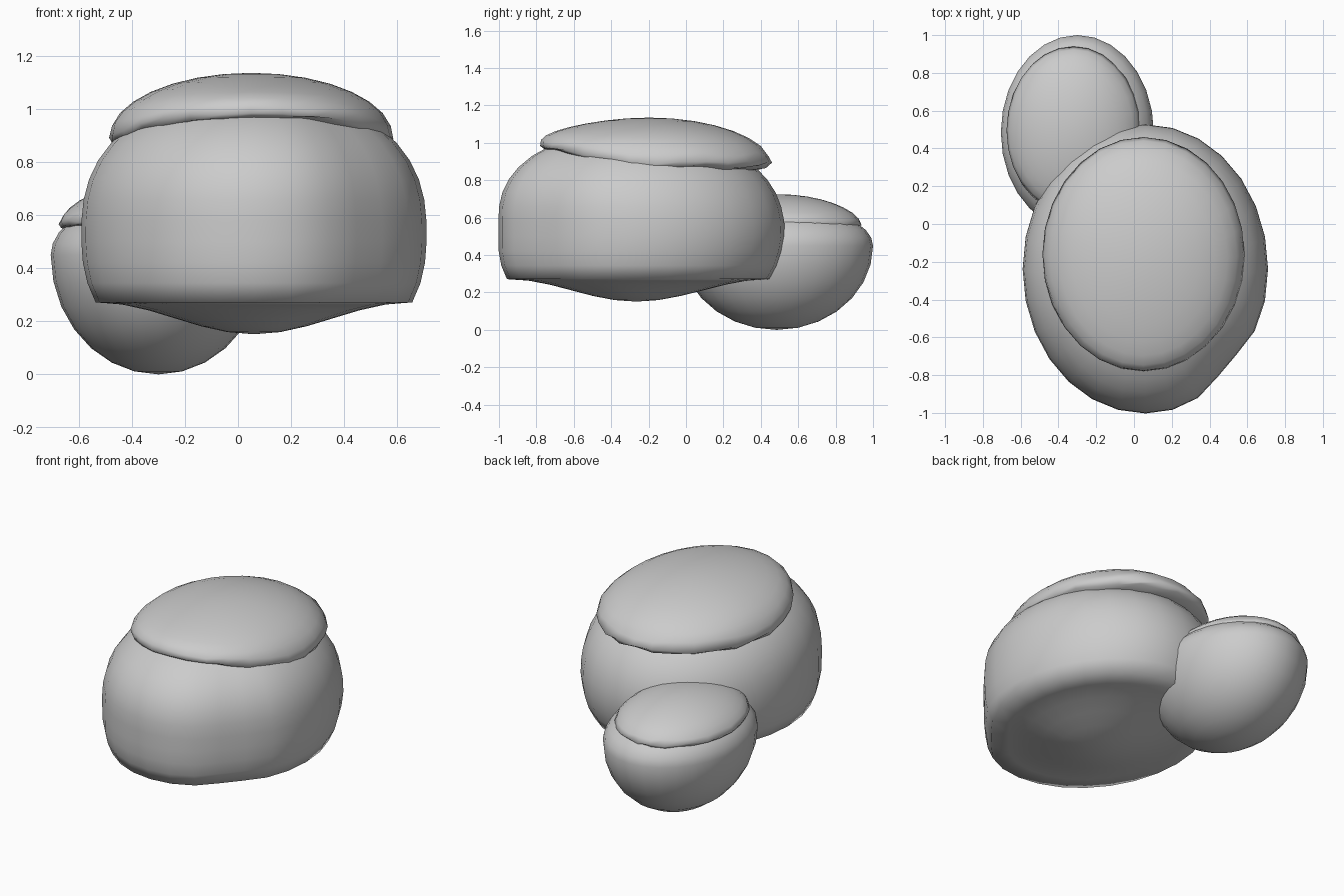
import bpy, bmesh, math, random

random.seed(4)
if "Cube" in bpy.data.objects:
    bpy.data.objects.remove(bpy.data.objects["Cube"], do_unlink=True)

# One grey stone colour
stone = bpy.data.materials.new("stone_grey")
stone.use_nodes = True
grey = (0.6, 0.6, 0.6, 1)
stone.diffuse_color = grey
stone.node_tree.nodes["Principled BSDF"].inputs["Base Color"].default_value = grey


def arc(height, power, start, end, steps):
    """Profile points (radius, height) along part of a rounded curve."""
    points = []
    for k in range(steps + 1):
        u = math.sin(start + (end - start) * k / steps)
        points.append((math.sqrt(max(0, 1 - abs(u) ** power)), height * u))
    return points


def egg(down, up, power):
    """Full profile from the lower pole to the upper pole."""
    quarter = math.pi / 2
    return arc(down, 2, -quarter, 0, 7)[:-1] + arc(up, power, 0, quarter, 8)


def loft(name, profile, centre, radii, lean=0, lift=0, ragged=0, dent=0, sides=28):
    """Skin the profile around an oval, with some natural irregularity."""
    bm = bmesh.new()
    cx, cy, cz = centre
    peak = profile[-1][1]
    loops = []
    for r, h in profile:
        loop = []
        for i in range(sides):
            a = math.tau * i / sides
            c, s = math.cos(a), math.sin(a)
            # shallow hollow on the front left flank
            hollow = 1 - dent * math.exp(-((a - 5.5) * 4) ** 2)
            # the front of a cap rim rides higher than its back
            rise = lift * r * max(0, -s) ** 1.5 * (1 - h / peak)
            wobble = random.uniform(-ragged, ragged) * r if h < peak / 4 else 0
            loop.append(bm.verts.new((cx + radii[0] * r * c * hollow,
                                      cy + radii[1] * r * s * hollow - lean * abs(h),
                                      cz + h + rise + wobble)))
        loops.append(loop)
    for low, high in zip(loops, loops[1:]):
        for i in range(sides):
            j = (i + 1) % sides
            bm.faces.new((low[i], low[j], high[j], high[i]))
    # close the poles, where each ring shrinks to a point
    bmesh.ops.remove_doubles(bm, verts=bm.verts, dist=0.0001)
    bmesh.ops.recalc_face_normals(bm, faces=bm.faces)
    mesh = bpy.data.meshes.new(name)
    bm.to_mesh(mesh)
    bm.free()
    mesh.materials.append(stone)
    mesh.shade_smooth()
    bpy.context.collection.objects.link(bpy.data.objects.new(name, mesh))


# Large boulder: shallow keel below, upright flanks, domed crown
flanks = arc(0.54, 2.5, -0.5, math.pi / 2, 14)
rim, base = flanks[0]
keel = []
for k in range(6):
    t = k / 6
    swell = (1 + math.cos(math.pi * t)) / 2
    keel.append((rim * t, base - 0.12 * swell))
loft("large_boulder", keel + flanks, (0.06, -0.235, 0.53), (0.65, 0.765),
     lean=0.08, dent=0.06)

# Overhanging cap on the large boulder
loft("large_cap", egg(0.08, 0.245, 2), (0.05, -0.16, 0.89), (0.535, 0.62),
     lean=0.15, lift=0.1, ragged=0.01)

# Small boulder: plain egg, tucked behind the large one
loft("small_boulder", egg(0.45, 0.22, 2), (-0.3, 0.485, 0.45), (0.405, 0.515))

# Overhanging cap on the small boulder
loft("small_cap", egg(0.05, 0.16, 1.6), (-0.32, 0.495, 0.565), (0.355, 0.445),
     lift=0.03, ragged=0.008)
